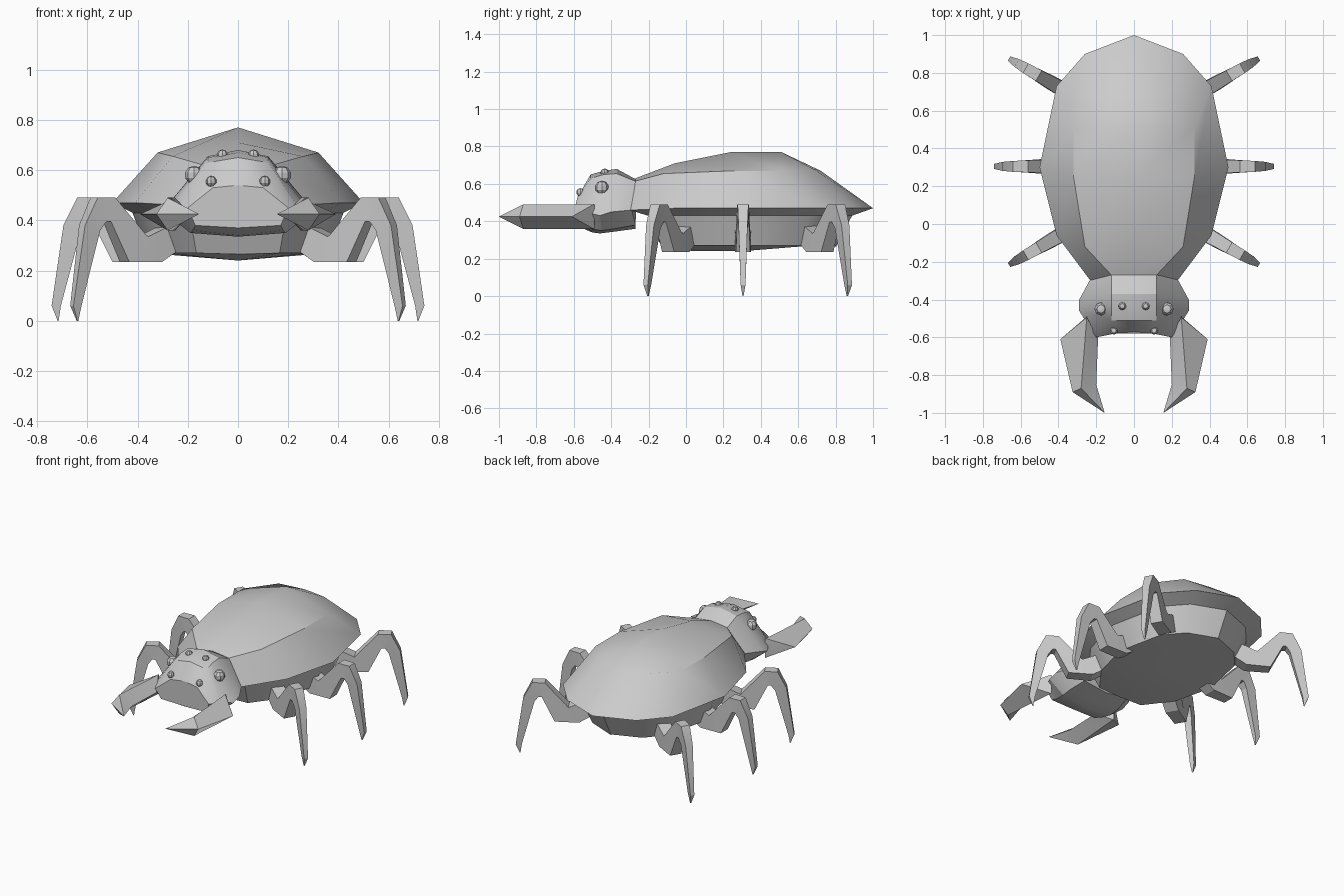
import bpy, bmesh, math
from mathutils import Matrix, Vector

if "Cube" in bpy.data.objects:
    bpy.data.objects.remove(bpy.data.objects["Cube"])


def finish(name, bm, angle=30):
    bmesh.ops.remove_doubles(bm, verts=bm.verts, dist=0.0005)
    bmesh.ops.recalc_face_normals(bm, faces=bm.faces)
    mesh = bpy.data.meshes.new(name)
    bm.to_mesh(mesh)
    bm.free()
    ob = bpy.data.objects.new(name, mesh)
    bpy.context.collection.objects.link(ob)
    bpy.ops.object.select_all(action='DESELECT')
    ob.select_set(True)
    bpy.context.view_layer.objects.active = ob
    bpy.ops.object.shade_smooth_by_angle(angle=math.radians(angle))
    return ob


def loft(name, rings, angle=30):
    """Skin a list of closed rings and cap both ends."""
    bm = bmesh.new()
    vs = [[bm.verts.new(p) for p in r] for r in rings]
    n = len(rings[0])
    for a, b in zip(vs, vs[1:]):
        for i in range(n):
            j = (i + 1) % n
            bm.faces.new((a[i], a[j], b[j], b[i]))
    bm.faces.new(vs[0])
    bm.faces.new(vs[-1])
    return finish(name, bm, angle)


def symmetric(half):
    """Half ring from top centre to bottom centre -> full ring."""
    return half + [(-x, y, z) for x, y, z in half[-2:0:-1]]


# Abdomen shell: ridge, shoulder, rim at each station; belly derived from rim
stations = [
    ((0, -.27, .63), (.12, -.27, .615), (.23, -.30, .46)),
    ((0, -.06, .71), (.26, -.12, .655), (.41, -.06, .47)),
    ((0, .24, .77), (.32, .25, .67), (.50, .30, .47)),
    ((0, .51, .77), (.32, .51, .67), (.41, .73, .47)),
    ((0, .72, .67), (.17, .68, .68), (.26, .90, .47)),
    ((0, 1.0, .47), (0, 1.0, .47), (0, 1.0, .47)),
]
rings = []
for top, shoulder, rim in stations:
    def inset(f, z, side=1):
        return (rim[0] * f * side, .30 + (rim[1] - .30) * f, z)
    under, belly = inset(.84, .43), inset(.72, .27)
    keel = (0, belly[1], .24 if abs(belly[1] - .3) < .3 else .265)
    rings.append(symmetric([top, shoulder, rim, under, belly, keel]))
loft("abdomen", rings)

# Head
head = [
    [(0, -.26, .62), (.12, -.26, .61), (.23, -.29, .46), (.17, -.27, .38), (0, -.27, .36)],
    [(0, -.37, .68), (.12, -.37, .655), (.29, -.40, .45), (.19, -.38, .36), (0, -.38, .345)],
    [(0, -.44, .67), (.12, -.44, .65), (.29, -.46, .43), (.19, -.45, .35), (0, -.46, .335)],
    [(0, -.51, .65), (.12, -.51, .63), (.24, -.54, .45), (.18, -.52, .36), (0, -.50, .34)],
    [(0, -.57, .54), (.10, -.58, .53), (.20, -.60, .45), (.17, -.58, .38), (0, -.57, .37)],
]
loft("head", [symmetric(h) for h in head])

# Mandibles: diamond section (top, outer, bottom, inner) hooking inwards
jaw = [
    [(.25, -.49, .49), (.25, -.49, .425), (.25, -.49, .36), (.25, -.49, .425)],
    [(.25, -.495, .49), (.39, -.61, .425), (.25, -.495, .36), (.19, -.60, .425)],
    [(.28, -.87, .49), (.325, -.89, .425), (.28, -.87, .36), (.20, -.85, .425)],
    [(.155, -1.0, .425)] * 4,
]
for side, label in ((1, "right"), (-1, "left")):
    loft(f"mandible_{label}", [[(side * x, y, z) for x, y, z in r] for r in jaw], 25)

# Legs: (upper r, z, lower r, z, half width) along the limb
limb = [
    (.00, .39, -.06, .31, .042),
    (.125, .335, .06, .235, .042),
    (.135, .345, .21, .235, .038),
    (.27, .49, .29, .395, .032),
    (.35, .49, .31, .395, .029),
    (.405, .38, .335, .36, .024),
    (.452, .06, .415, .06, .013),
    (.428, 0, .424, 0, .003),
]
legs = {"front": (.27, .01, -30), "middle": (.29, .305, 0), "back": (.27, .65, 30)}
for kind, (hx, hy, deg) in legs.items():
    turn = Matrix.Translation((hx, hy, 0)) @ Matrix.Rotation(math.radians(deg), 4, 'Z')
    for side, label in ((1, "right"), (-1, "left")):
        rs = []
        for ur, uz, lr, lz, w in limb:
            pts = [turn @ Vector(p) for p in
                   ((ur, -w, uz), (ur, w, uz), (lr, w, lz), (lr, -w, lz))]
            rs.append([(side * p.x, p.y, p.z) for p in pts])
        loft(f"{kind}_leg_{label}", rs, 20)

# Eyes: three faceted pairs
eyes = {"side": (.175, -.45, .58, .037), "top": (.062, -.435, .66, .022),
        "front": (.107, -.565, .555, .022)}
for kind, (x, y, z, r) in eyes.items():
    for side, label in ((1, "right"), (-1, "left")):
        bm = bmesh.new()
        bmesh.ops.create_uvsphere(bm, u_segments=8, v_segments=5, radius=r,
                                  matrix=Matrix.Translation((side * x, y, z)))
        finish(f"{kind}_eye_{label}", bm)
